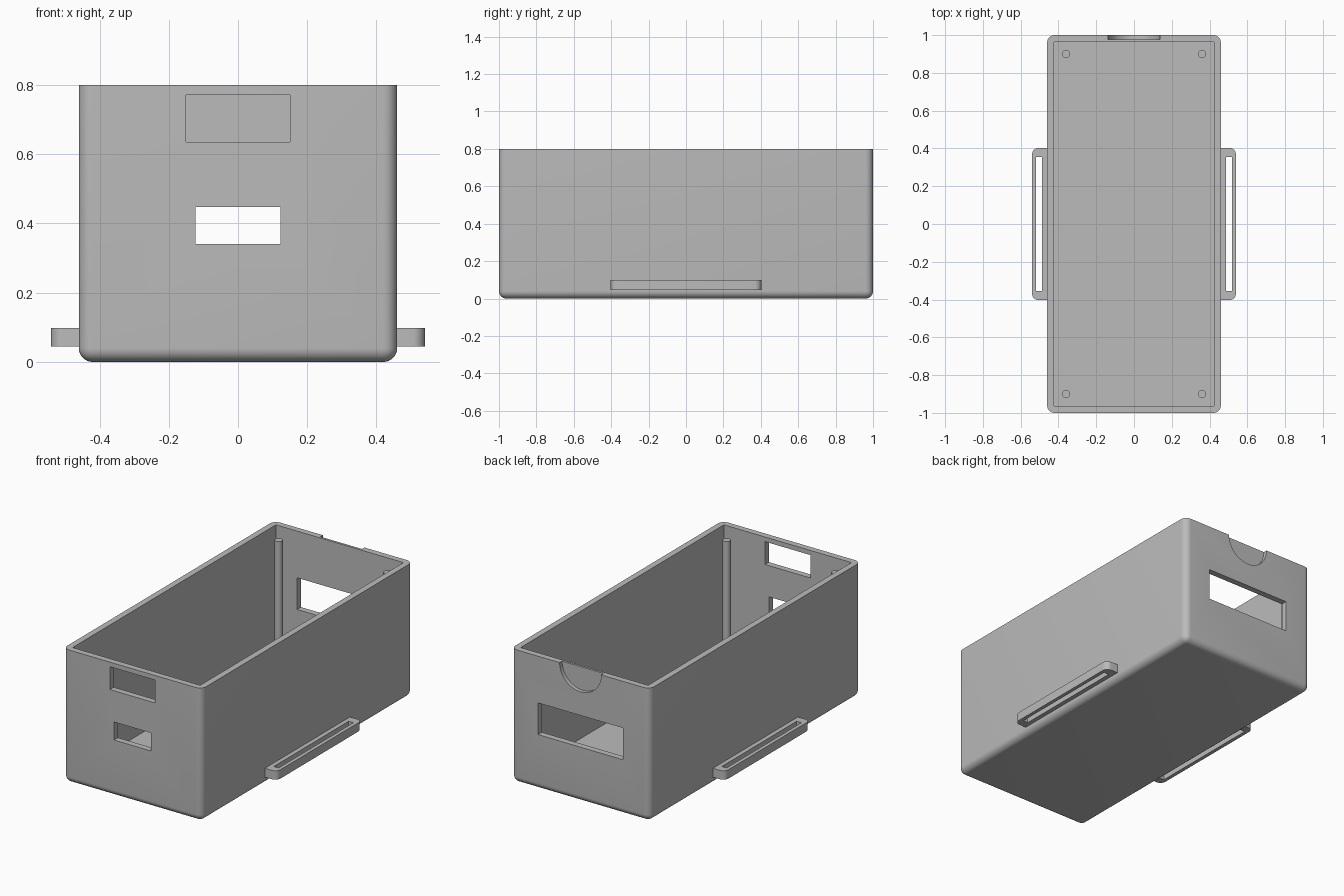
import bpy, bmesh, math
from mathutils import Matrix, Vector

if "Cube" in bpy.data.objects:
    bpy.data.objects.remove(bpy.data.objects["Cube"])

grey = bpy.data.materials.new("light_grey")
grey.diffuse_color = (0.5, 0.5, 0.5, 1)
grey.use_nodes = True
grey.node_tree.nodes["Principled BSDF"].inputs["Base Color"].default_value = grey.diffuse_color


def finish(name, bm):
    """Turn a bmesh into a named object."""
    bmesh.ops.recalc_face_normals(bm, faces=bm.faces)
    mesh = bpy.data.meshes.new(name)
    bm.to_mesh(mesh)
    bm.free()
    mesh.materials.append(grey)
    ob = bpy.data.objects.new(name, mesh)
    bpy.context.collection.objects.link(ob)
    return ob


def block(name, lo, hi, radius=0, pick=None, segments=8):
    """Box between two corners; edges chosen by pick are rounded."""
    lo, hi = Vector(lo), Vector(hi)
    bm = bmesh.new()
    bmesh.ops.create_cube(bm, size=1)
    for v in bm.verts:
        v.co = Vector((v.co[i] * (hi[i] - lo[i]) + (lo[i] + hi[i]) / 2 for i in range(3)))
    if radius:
        edges = [e for e in bm.edges if pick(e, lo, hi)]
        bmesh.ops.bevel(bm, geom=edges, offset=radius, segments=segments,
                        profile=0.5, affect='EDGES')
    return finish(name, bm)


def cylinder(name, radius, depth, centre, rot=None, sides=32):
    bm = bmesh.new()
    mat = Matrix.Translation(centre) @ (rot or Matrix.Identity(4))
    bmesh.ops.create_cone(bm, cap_ends=True, segments=sides, radius1=radius,
                          radius2=radius, depth=depth, matrix=mat)
    return finish(name, bm)


def cut(target, cutter):
    """Subtract the cutter for good and remove it."""
    mod = target.modifiers.new("cut", 'BOOLEAN')
    mod.operation, mod.solver, mod.object = 'DIFFERENCE', 'EXACT', cutter
    bpy.context.view_layer.objects.active = target
    bpy.ops.object.modifier_apply(modifier=mod.name)
    bpy.data.objects.remove(cutter)


def smooth(ob):
    bpy.ops.object.select_all(action='DESELECT')
    ob.select_set(True)
    bpy.context.view_layer.objects.active = ob
    bpy.ops.object.shade_smooth_by_angle(angle=math.radians(30))


def vertical(e, lo, hi):
    a, b = (v.co for v in e.verts)
    return abs(a.z - b.z) > 1e-4


def all_but_rim(e, lo, hi):
    return any(v.co.z < hi.z - 1e-4 for v in e.verts)


# Open box with rounded corners and rounded bottom
box = block("open_box", (-0.46, -1, 0), (0.46, 1, 0.8), 0.04, all_but_rim)
cut(box, block("cavity", (-0.423, -0.963, 0.037), (0.423, 0.963, 1)))

# Front label window, front slot, back window
cut(box, block("label_window", (-0.15, -1.1, 0.635), (0.15, -0.9, 0.772)))
cut(box, block("front_slot", (-0.123, -1.1, 0.34), (0.123, -0.9, 0.448)))
cut(box, block("back_window", (-0.282, 0.9, 0.33), (0.282, 1.1, 0.52)))

# Half-round thumb recess in the outside of the back rim
cut(box, cylinder("thumb_recess", 0.138, 0.2, (0, 1.077, 0.8),
                  Matrix.Rotation(math.pi / 2, 4, 'X'), 64))
smooth(box)

# Slotted strap loops low on both sides
for side, label in ((-1, "left"), (1, "right")):
    def outer_corner(e, lo, hi, s=side):
        return vertical(e, lo, hi) and e.verts[0].co.x * s > 0.5
    xs = sorted((side * 0.44, side * 0.54))
    loop = block(label + "_strap_loop", (xs[0], -0.403, 0.045),
                 (xs[1], 0.403, 0.098), 0.035, outer_corner)
    xs = sorted((side * 0.486, side * 0.518))
    cut(loop, block("slot", (xs[0], -0.355, 0), (xs[1], 0.355, 0.2)))
    smooth(loop)

# Slim round posts inside the four corners
for x, xn in ((-0.36, "left"), (0.36, "right")):
    for y, yn in ((-0.9, "front"), (0.9, "back")):
        smooth(cylinder(f"{yn}_{xn}_post", 0.022, 0.72, (x, y, 0.39)))
